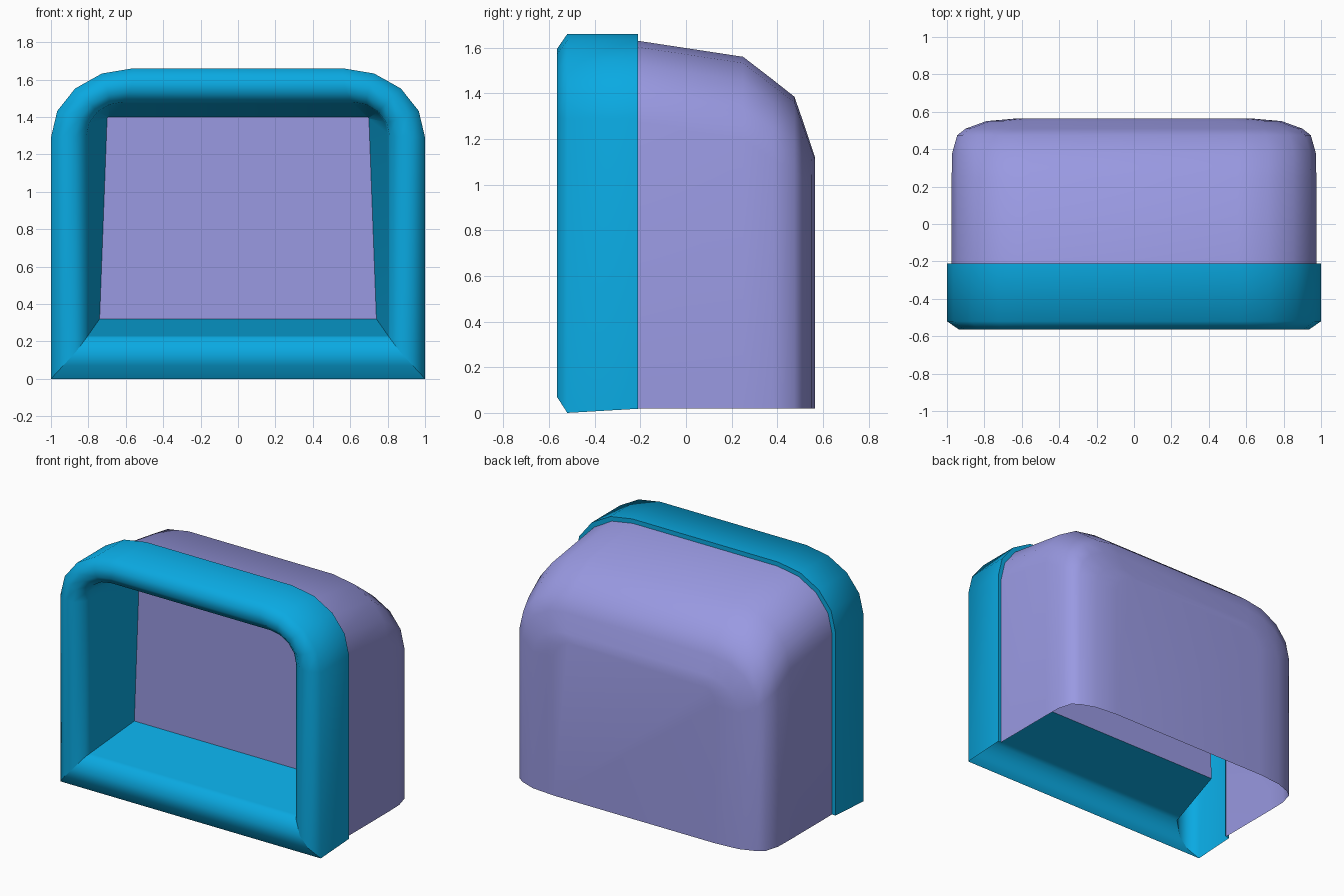
import bpy, math

if "Cube" in bpy.data.objects:
    bpy.data.objects.remove(bpy.data.objects["Cube"])


def material(name, rgb):
    m = bpy.data.materials.new(name)
    m.diffuse_color = (*rgb, 1)
    m.use_nodes = True
    m.node_tree.nodes["Principled BSDF"].inputs["Base Color"].default_value = m.diffuse_color
    return m


BLUE = material("bright_blue", (0.003, 0.40, 0.76))
PURPLE = material("soft_purple", (0.32, 0.32, 0.76))
SEG = 4


def arch(y, w, wt, bottom, top, rx, rz):
    """Arch outline at depth y: left foot, round corners, right foot."""
    right = [(w, bottom)]
    for i in range(SEG + 1):
        a = math.pi / 2 * i / SEG
        right.append((wt - rx + rx * math.cos(a), top - rz + rz * math.sin(a)))
    pts = [(-x, z) for x, z in right] + right[::-1]
    return [(x, y, z) for x, z in pts]


def build(name, verts, faces, mat):
    mesh = bpy.data.meshes.new(name)
    mesh.from_pydata(verts, [], faces)
    mesh.materials.append(mat)
    obj = bpy.data.objects.new(name, mesh)
    bpy.context.collection.objects.link(obj)
    bpy.ops.object.select_all(action='DESELECT')
    obj.select_set(True)
    bpy.context.view_layer.objects.active = obj
    bpy.ops.object.shade_smooth_by_angle(angle=math.radians(70))
    return obj


def loft(loops):
    """Bridge successive open loops with quads."""
    n = len(loops[0])
    verts = [p for loop in loops for p in loop]
    faces = []
    for k in range(len(loops) - 1):
        a, b = k * n, k * n + n
        faces += [(a + i, b + i, b + i + 1, a + i + 1) for i in range(n - 1)]
    return verts, faces


# Front frame: back lip, outer wall, rounded front rim, tapering tunnel
frame = [
    arch(-0.21, 0.965, 0.965, 0.02, 1.62, 0.42, 0.35),
    arch(-0.21, 1.0, 1.0, 0.018, 1.66, 0.44, 0.37),
    arch(-0.52, 1.0, 1.0, 0.0, 1.66, 0.44, 0.37),
    arch(-0.565, 0.935, 0.935, 0.07, 1.595, 0.37, 0.30),
    arch(-0.565, 0.87, 0.87, 0.14, 1.535, 0.29, 0.24),
    arch(-0.52, 0.81, 0.81, 0.22, 1.48, 0.20, 0.18),
    arch(-0.476, 0.803, 0.799, 0.23, 1.472, 0.18, 0.16),
    arch(-0.08, 0.74, 0.70, 0.32, 1.40, 0.01, 0.01),
]
build("front_frame", *loft(frame), BLUE)

# Sill: mitred between the frame feet, rising to the panel
build("frame_sill", *loft([[p[-1], p[0]] for p in frame[2:]]), BLUE)

# Recessed panel closing the tunnel
panel = frame[-1]
build("recessed_panel", panel, [tuple(range(len(panel)))[::-1]], PURPLE)

# Rear shell: open underneath, ordered from the back wall to the frame
shell = [arch(y, w, w, 0.02, top, rx, rz) for y, w, top, rx, rz in (
    (0.565, 0.62, 1.12, 0.18, 0.14),
    (0.55, 0.79, 1.165, 0.26, 0.20),
    (0.51, 0.90, 1.285, 0.34, 0.27),
    (0.475, 0.945, 1.385, 0.38, 0.32),
    (0.38, 0.972, 1.46, 0.41, 0.35),
    (0.25, 0.975, 1.56, 0.42, 0.36),
    (-0.21, 0.975, 1.63, 0.42, 0.36))]
verts, faces = loft(shell)
faces.append(tuple(range(len(shell[0]))))
build("rear_shell", verts, faces, PURPLE)
